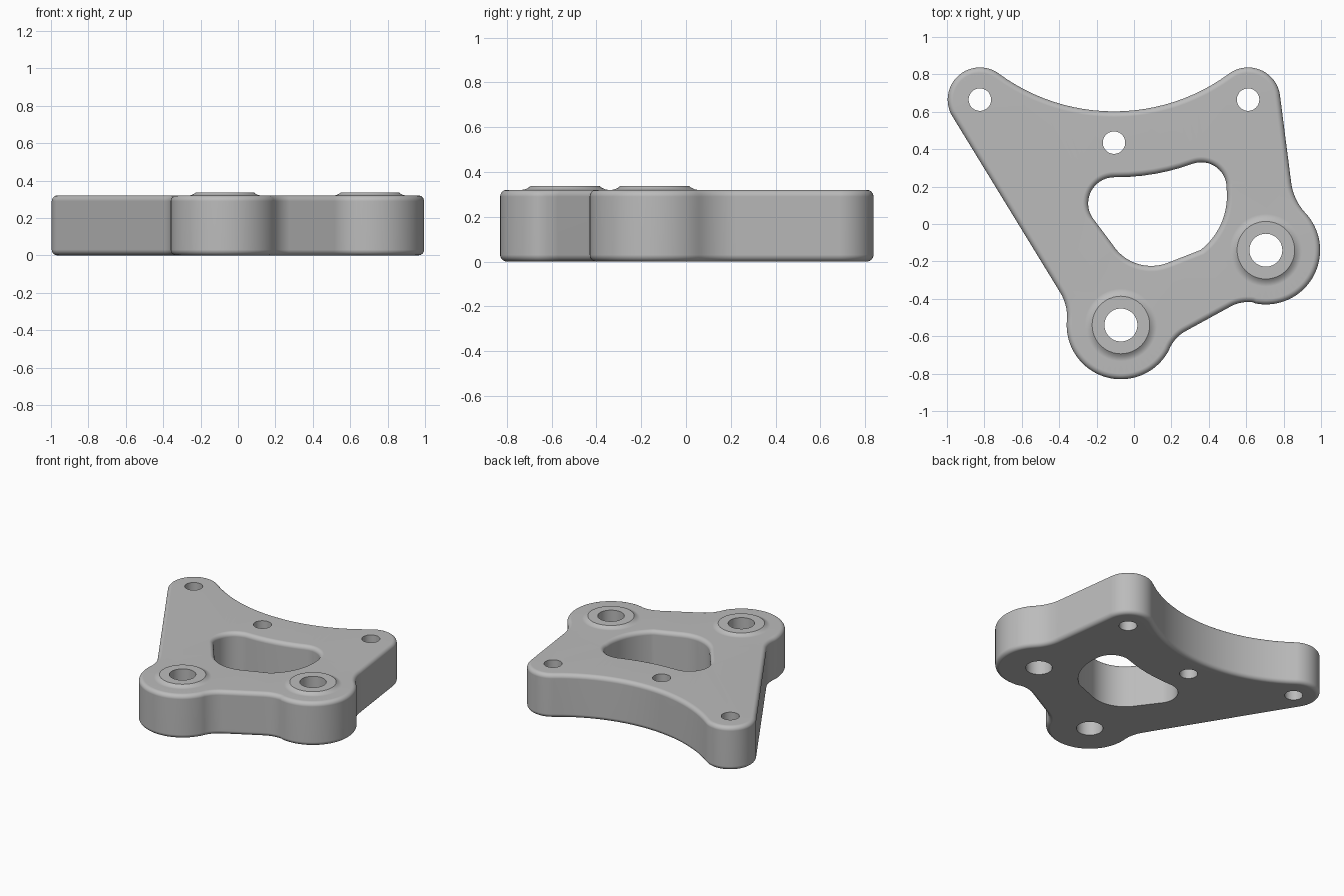
import bpy, bmesh
from math import cos, sin, radians, pi, dist

cube = bpy.data.objects.get("Cube")
if cube:
    bpy.data.objects.remove(cube)

HEIGHT, PAD_TOP, ROUND = 0.32, 0.337, 0.03

# Arcs: centre x, centre y, radius, start and end angle; falling angles are concave
OUTLINE = [
    (-0.07, -0.54, 0.29, 175, 335),
    (0.369, -0.744, 0.195, 155, 119),
    (0.61, -0.612, 0.195, 119, 79),
    (0.705, -0.14, 0.29, -101, 43),
    (1.133, 0.259, 0.295, 223, 187),
    (0.61, 0.665, 0.172, 7, 126.3),
    (-0.107, 1.641, 1.039, -53.7, -126.3),
    (-0.824, 0.665, 0.172, 53.7, 211.8),
    (-0.603, -0.495, 0.245, 31.8, -5),
]
WINDOW = [
    (0.092, 0.02, 0.244, 212, 292),
    (0.13, 0.15, 0.367, -52, 5),
    (0.36, 0.195, 0.135, 5, 110),
    (-0.096, 1.45, 1.2, -70, -90),
    (-0.105, 0.11, 0.14, 90, 212),
]
PINS = [(-0.824, 0.665), (0.61, 0.665), (-0.107, 0.435)]
BOSSES = [(-0.07, -0.54), (0.705, -0.14)]

bm = bmesh.new()


def arc_point(arc, angle, inset=0):
    cx, cy, r, a, b = arc
    r += -inset if b > a else inset
    return cx + r * cos(radians(angle)), cy + r * sin(radians(angle))


def arc_path(arcs, inset=0):
    """Closed path of arcs joined by straight lines, inset by a distance."""
    pts = []
    for i, arc in enumerate(arcs):
        following = arcs[(i + 1) % len(arcs)]
        a, b = arc[3:]
        n = max(5, int(abs(b - a) / 3))
        joined = dist(arc_point(arc, b), arc_point(following, following[3])) < 0.03
        pts += [arc_point(arc, a + (b - a) * k / n, inset)
                for k in range(n if joined else n + 1)]
    return pts


def circle_path(centre, radius, n=48):
    return [(centre[0] + radius * cos(2 * pi * k / n),
             centre[1] + radius * sin(2 * pi * k / n)) for k in range(n)]


def skin(layers):
    """Join stacked (path, z) rings and return the first and last edge loops."""
    rings = [[bm.verts.new((x, y, z)) for x, y in path] for path, z in layers]
    n = len(rings[0])
    for low, high in zip(rings, rings[1:]):
        for i in range(n):
            j = (i + 1) % n
            bm.faces.new((low[i], low[j], high[j], high[i]))
    return [[bm.edges.get((ring[i], ring[(i + 1) % n])) for i in range(n)]
            for ring in (rings[0], rings[-1])]


# Quarter-round steps: (sideways inset, drop from the face)
quarter = [(ROUND * (1 - cos(pi / 2 * k / 6)), ROUND * (1 - sin(pi / 2 * k / 6)))
           for k in range(7)]
loops = []

# Outer wall, rounded along both rims
loops.append(skin([(arc_path(OUTLINE, d), h) for d, h in reversed(quarter)]
                  + [(arc_path(OUTLINE, d), HEIGHT - h) for d, h in quarter]))

# Central window, rounded on the upper rim
loops.append(skin([(arc_path(WINDOW), 0)]
                  + [(arc_path(WINDOW, -d), HEIGHT - h) for d, h in quarter]))

# Small pin holes
for c in PINS:
    loops.append(skin([(circle_path(c, 0.06), 0), (circle_path(c, 0.06), HEIGHT)]))

# Bolt holes with raised pads that flare into the plate
rise = PAD_TOP - HEIGHT
flare = [(0.154 + 0.04 * t, HEIGHT + rise * (1 - t) ** 2)
         for t in (0, 0.2, 0.4, 0.6, 0.8, 1)]
for c in BOSSES:
    loops.append(skin([(circle_path(c, 0.088), 0), (circle_path(c, 0.088), PAD_TOP)]
                      + [(circle_path(c, r), z) for r, z in flare]))

# Flat lower and upper faces around every opening
for side, nz in ((0, -1), (1, 1)):
    edges = [e for pair in loops for e in pair[side]]
    bmesh.ops.triangle_fill(bm, use_beauty=True, edges=edges, normal=(0, 0, nz))
bmesh.ops.recalc_face_normals(bm, faces=bm.faces[:])

mesh = bpy.data.meshes.new("mounting_plate")
bm.to_mesh(mesh)
bm.free()
plate = bpy.data.objects.new("mounting_plate", mesh)
bpy.context.collection.objects.link(plate)

# Plain grey metal
grey = bpy.data.materials.new("plain_grey")
grey.use_nodes = True
colour = (0.5, 0.5, 0.5, 1)
grey.diffuse_color = colour
grey.node_tree.nodes["Principled BSDF"].inputs["Base Color"].default_value = colour
mesh.materials.append(grey)

# Smooth rims with crisp hole edges
bpy.context.view_layer.objects.active = plate
plate.select_set(True)
bpy.ops.object.shade_smooth_by_angle(angle=radians(30))
normals = plate.modifiers.new("flat_faces", 'WEIGHTED_NORMAL')
normals.keep_sharp = True
